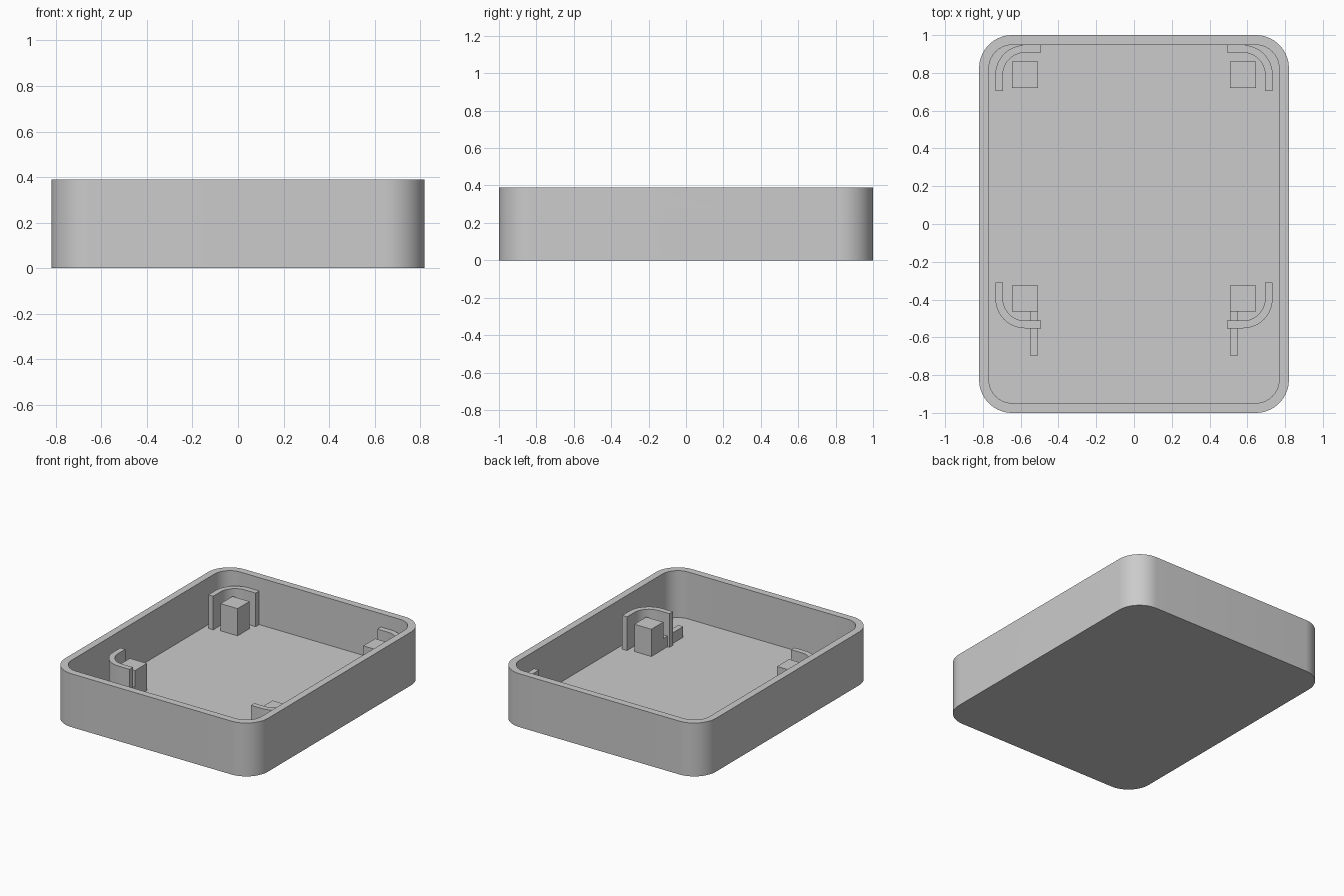
import bpy, bmesh, math
from mathutils import Matrix

if "Cube" in bpy.data.objects:
    bpy.data.objects.remove(bpy.data.objects["Cube"])

grey = bpy.data.materials.new("grey plastic")
grey.diffuse_color = (0.6, 0.6, 0.6, 1)
grey.use_nodes = True
grey.node_tree.nodes["Principled BSDF"].inputs["Base Color"].default_value = grey.diffuse_color

FLOOR, HEIGHT = 0.047, 0.39
SINK = 0.01  # inner fittings sit slightly into the floor


def prism(name, outline, z0, z1, matrix=None):
    """Extrude a 2D outline from z0 to z1."""
    bm = bmesh.new()
    face = bm.faces.new([bm.verts.new((x, y, z0)) for x, y in outline])
    top = bmesh.ops.extrude_face_region(bm, geom=[face])["geom"]
    bmesh.ops.translate(bm, vec=(0, 0, z1 - z0),
                        verts=[v for v in top if isinstance(v, bmesh.types.BMVert)])
    if matrix:
        bm.transform(matrix)
    bmesh.ops.recalc_face_normals(bm, faces=bm.faces)
    mesh = bpy.data.meshes.new(name)
    bm.to_mesh(mesh)
    bm.free()
    mesh.materials.append(grey)
    obj = bpy.data.objects.new(name, mesh)
    bpy.context.collection.objects.link(obj)
    return obj


def arc(cx, cy, r, a0, a1, n=16):
    angles = [math.radians(a0 + (a1 - a0) * i / n) for i in range(n + 1)]
    return [(cx + r * math.cos(a), cy + r * math.sin(a)) for a in angles]


def rounded_rect(hx, hy, r, n=16):
    points = []
    for i, (sx, sy) in enumerate([(1, 1), (-1, 1), (-1, -1), (1, -1)]):
        points += arc(sx * (hx - r), sy * (hy - r), r, 90 * i, 90 * i + 90, n)
    return points


def box(name, x0, x1, y0, y1, z0, z1):
    return prism(name, [(x0, y0), (x1, y0), (x1, y1), (x0, y1)], z0, z1)


def smooth(obj):
    bpy.ops.object.select_all(action='DESELECT')
    obj.select_set(True)
    bpy.context.view_layer.objects.active = obj
    bpy.ops.object.shade_smooth_by_angle(angle=math.radians(30))


# Open tray with rounded corners
tray = prism("tray", rounded_rect(0.82, 1.0, 0.175), 0, HEIGHT)
cavity = prism("cavity_cutter", rounded_rect(0.768, 0.948, 0.123), FLOOR, HEIGHT + 0.2)

# Rounded port opening through the right wall
port_frame = Matrix.Translation((0.7, 0.267, 0.148)) @ Matrix(
    ((0, 0, 1, 0), (1, 0, 0, 0), (0, 1, 0, 0), (0, 0, 0, 1)))
port = prism("port_cutter", rounded_rect(0.203, 0.098, 0.03, 8), 0, 0.2, port_frame)

bpy.context.view_layer.objects.active = tray
for cutter in (cavity, port):
    cutter.hide_render = True
    mod = tray.modifiers.new("cut", 'BOOLEAN')
    mod.operation, mod.solver, mod.object = 'DIFFERENCE', 'EXACT', cutter
    bpy.ops.object.modifier_apply(modifier=mod.name)
    bpy.data.objects.remove(cutter)
smooth(tray)

# Four corner mounts: a square post inside a curved guard wall
for sx, side in ((-1, "left"), (1, "right")):
    for cy, sy, end in ((0.79, 1, "back"), (-0.395, -1, "front")):
        cx = 0.577
        box(f"post_{end}_{side}", sx * cx - 0.069, sx * cx + 0.069,
            cy - 0.069, cy + 0.069, FLOOR - SINK, 0.246)
        outline = ([(0.157, -0.085)] + arc(0, 0, 0.157, 0, 90)
                   + [(-0.085, 0.157), (-0.085, 0.117)]
                   + arc(0, 0, 0.117, 90, 0) + [(0.117, -0.085)])
        guard = prism(f"guard_{end}_{side}",
                      [(sx * (cx + x), cy + sy * y) for x, y in outline],
                      FLOOR - SINK, 0.293)
        smooth(guard)

    # Low rib running forward from the front post, under the guard
    x0, x1 = sorted((sx * 0.509, sx * 0.55))
    box(f"rib_{side}", x0, x1, -0.695, -0.46, FLOOR - SINK, 0.125)
